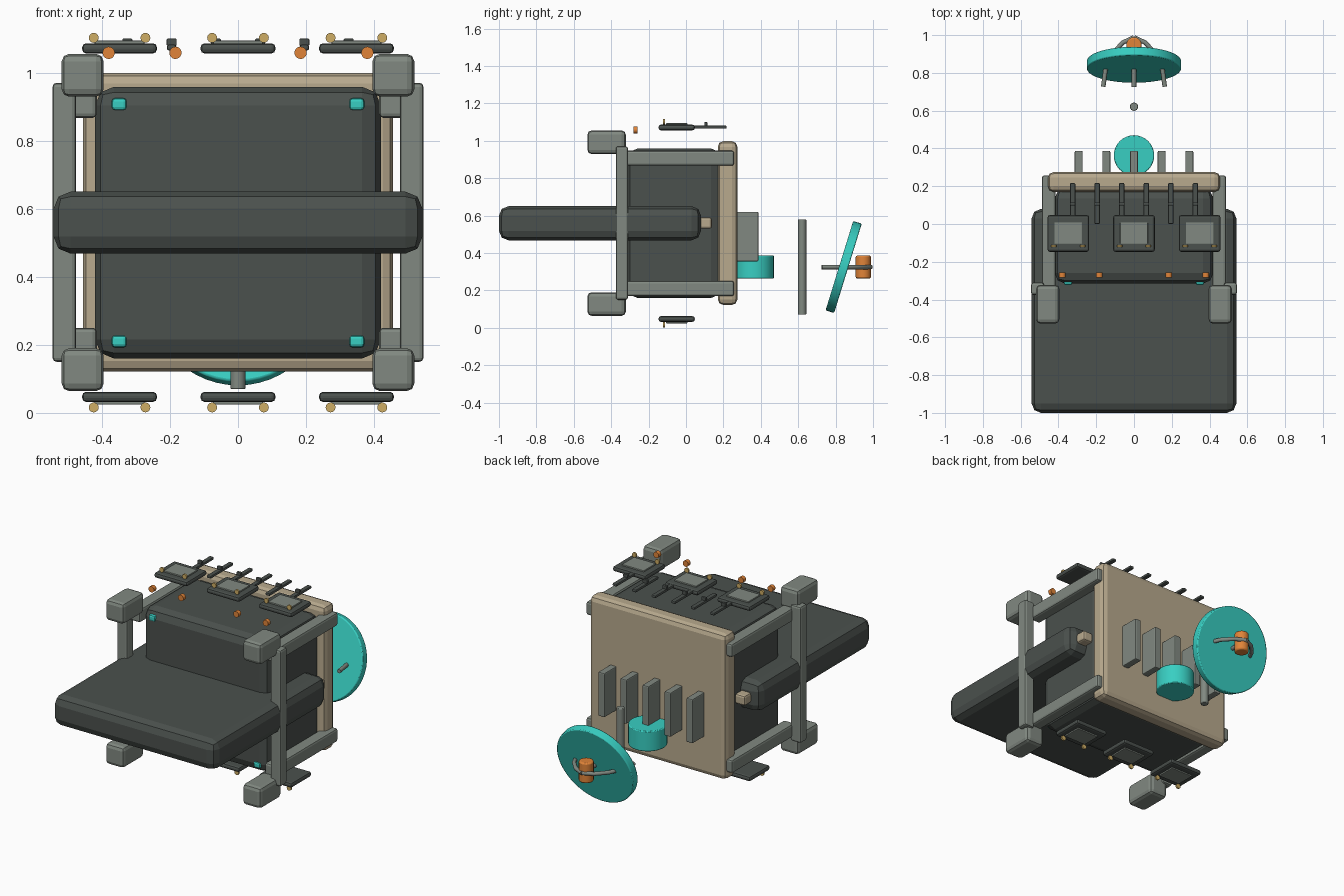
import bpy, math
from mathutils import Vector

if "Cube" in bpy.data.objects:
    bpy.data.objects.remove(bpy.data.objects["Cube"])


def material(name, rgb):
    m = bpy.data.materials.new(name)
    m.diffuse_color = (*rgb, 1)
    m.use_nodes = True
    m.node_tree.nodes["Principled BSDF"].inputs["Base Color"].default_value = m.diffuse_color
    return m


DARK = material("dark_grey", (0.07, 0.082, 0.075))
GREY = material("mid_grey", (0.22, 0.25, 0.22))
BEIGE = material("beige", (0.48, 0.40, 0.27))
TEAL = material("teal", (0.04, 0.62, 0.54))
ORANGE = material("orange", (0.75, 0.23, 0.04))
GOLD = material("gold", (0.62, 0.42, 0.13))


def finish(name, mat, bevel, segs):
    ob = bpy.context.object
    ob.name = name
    ob.data.materials.append(mat)
    if bevel:
        b = ob.modifiers.new("Bevel", "BEVEL")
        b.width, b.segments, b.limit_method = bevel, segs, "ANGLE"
    return ob


def box(name, lo, hi, mat, bevel=0.0, segs=2):
    """Box between two opposite corners."""
    lo, hi = Vector(lo), Vector(hi)
    bpy.ops.mesh.primitive_cube_add(size=1, location=(lo + hi) / 2)
    bpy.context.object.scale = hi - lo
    bpy.ops.object.transform_apply(location=False, rotation=False, scale=True)
    return finish(name, mat, bevel, segs)


def cyl(name, loc, r, depth, mat, tilt=0.0, sides=24, bevel=0.0):
    """Cylinder along z, tilted about x."""
    bpy.ops.mesh.primitive_cylinder_add(vertices=sides, radius=r, depth=depth,
                                        location=loc, rotation=(tilt, 0, 0))
    bpy.ops.object.shade_smooth_by_angle(angle=math.radians(35))
    return finish(name, mat, bevel, 2)


def rod(name, pts, r, mat):
    """Bent round bar through points."""
    cu = bpy.data.curves.new(name, "CURVE")
    cu.dimensions, cu.bevel_depth, cu.bevel_resolution = "3D", r, 2
    cu.use_fill_caps = True
    sp = cu.splines.new("POLY")
    sp.points.add(len(pts) - 1)
    for p, co in zip(sp.points, pts):
        p.co = (*co, 1)
    ob = bpy.data.objects.new(name, cu)
    bpy.context.collection.objects.link(ob)
    cu.materials.append(mat)


# main body, front slab and back plate
box("main_body", (-0.42, -0.315, 0.16), (0.42, 0.19, 0.958), DARK, 0.055)
box("front_slab", (-0.542, -1.0, 0.468), (0.542, 0.08, 0.65), DARK, 0.05)
box("back_plate", (-0.456, 0.17, 0.122), (0.456, 0.275, 0.998), BEIGE, 0.03)

# side frames, corner blocks, connectors and corner lamps
for s, side in ((-1, "left"), (1, "right")):
    def sbox(name, x0, x1, y0, y1, z0, z1, mat, bevel):
        box(f"{name}_{side}", (min(s * x0, s * x1), y0, z0),
            (max(s * x0, s * x1), y1, z1), mat, bevel)
    sbox("frame_post", 0.476, 0.545, -0.375, -0.31, 0.15, 0.97, GREY, 0.012)
    sbox("slab_connector", 0.42, 0.487, 0.02, 0.138, 0.53, 0.59, BEIGE, 0.012)
    for zc, lvl in ((0.21, "lower"), (0.907, "upper")):
        sbox(f"frame_arm_{lvl}", 0.415, 0.487, -0.34, 0.257, zc - 0.04, zc + 0.04, GREY, 0.012)
        sbox(f"corner_lamp_{lvl}", 0.327, 0.371, -0.323, -0.29, zc - 0.018, zc + 0.018, TEAL, 0.01)
    for zc, lvl in ((0.127, "lower"), (0.992, "upper")):
        sbox(f"corner_block_{lvl}", 0.395, 0.518, -0.527, -0.322, zc - 0.063, zc + 0.063, GREY, 0.022)

# floating pads above and below, each with an inset plate and two gold studs
for x in (-0.348, 0, 0.348):
    for d, lvl in ((1, "upper"), (-1, "lower")):
        z = lambda h: 0.559 + d * h
        def slab(name, w, y0, y1, h0, h1, mat, bevel):
            box(name, (x - w, y0, min(z(h0), z(h1))), (x + w, y1, max(z(h0), z(h1))), mat, bevel)
        slab(f"pad_{lvl}", 0.11, -0.147, 0.047, 0.497, 0.527, DARK, 0.012)
        slab(f"pad_plate_{lvl}", 0.073, -0.107, 0.008, 0.52, 0.535, GREY, 0.003)
        for dx in (-0.076, 0.076):
            cyl(f"gold_stud_{lvl}", (x + dx, -0.117, z(0.543)), 0.0145, 0.01,
                GOLD, math.pi / 2, 16)

# row of bars with small clips on the top
for i in range(6):
    x = -0.325 + 0.13 * i
    box("top_bar", (x - 0.014, 0.0, 1.065), (x + 0.014, 0.217, 1.082), DARK, 0.006)
    box("bar_clip", (x - 0.015, 0.098, 1.078), (x + 0.015, 0.114, 1.1), DARK, 0.004)

# orange markers along the top front
for x in (-0.38, -0.184, 0.184, 0.38):
    cyl("orange_marker", (x, -0.27, 1.058), 0.018, 0.024, ORANGE, math.pi / 2, 20)

# back fins
for i in range(5):
    x = -0.293 + 0.1465 * i
    box("back_fin", (x - 0.021, 0.26, 0.355), (x + 0.021, 0.387, 0.62), GREY, 0.006)

# rear drum, upright post, tilted dish and its feed
cyl("rear_drum", (0, 0.363, 0.325), 0.107, 0.122, TEAL, 0, 32, 0.005)
cyl("upright_post", (0, 0.621, 0.325), 0.022, 0.51, GREY, 0, 16, 0.003)
cyl("tilted_dish", (0, 0.843, 0.325), 0.25, 0.048, TEAL, math.pi / 2 - 0.3, 48, 0.006)
cyl("dish_feed", (0, 0.948, 0.325), 0.041, 0.122, ORANGE, 0, 20, 0.008)

# struts passing through the dish to the feed
rod("dish_strut_middle", [(0, 0.725, 0.325), (0, 0.985, 0.325)], 0.012, GREY)
for s in (-1, 1):
    rod("dish_strut_side", [(s * x, y, 0.325) for x, y in
        ((0.163, 0.727), (0.15, 0.82), (0.115, 0.9), (0.06, 0.96), (0.0, 0.988))], 0.012, GREY)
